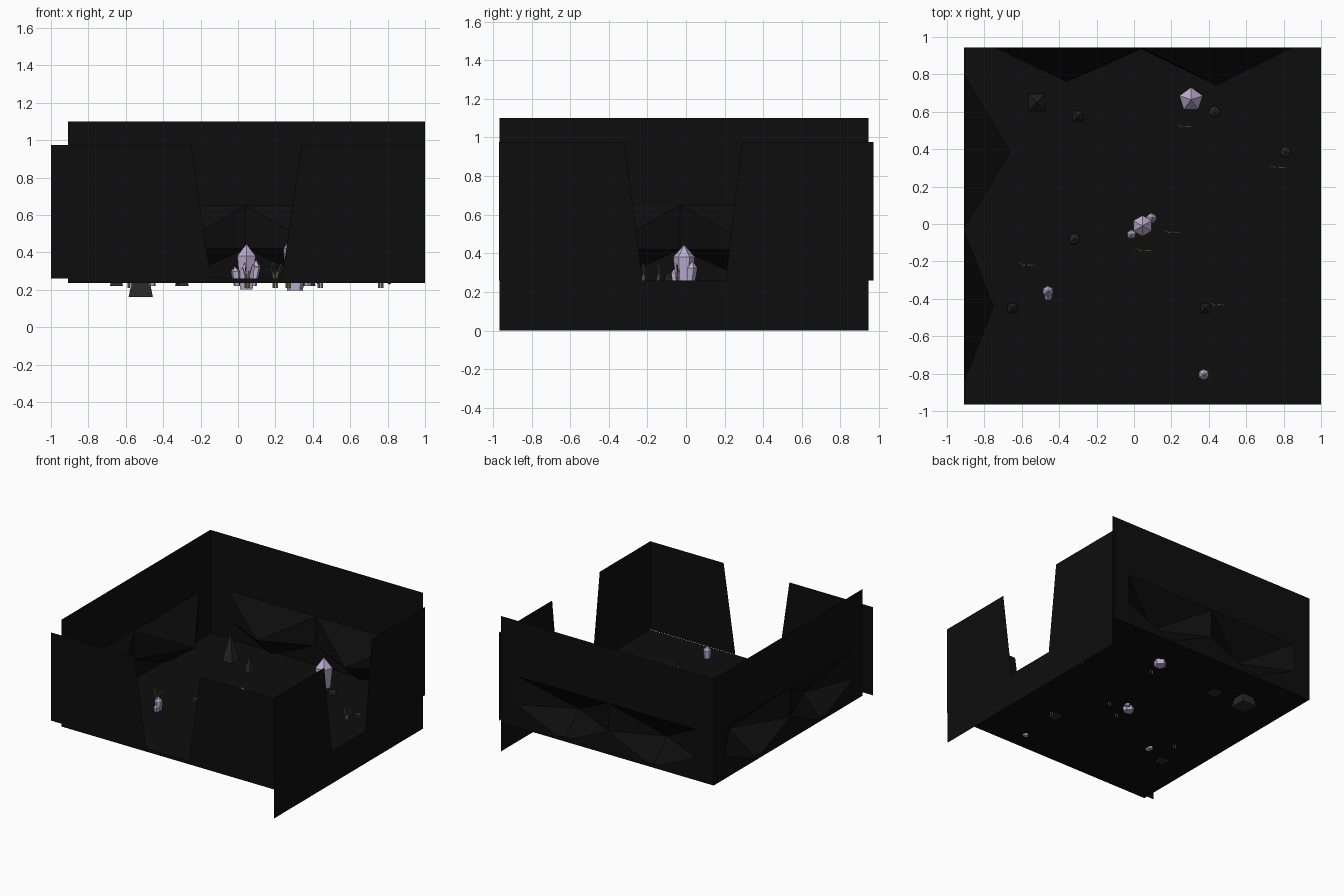
import bpy, bmesh, math, random
from mathutils import Vector, Matrix

if "Cube" in bpy.data.objects:
    bpy.data.objects.remove(bpy.data.objects["Cube"])
random.seed(3)


def mat(name, rgb):
    m = bpy.data.materials.new(name)
    m.diffuse_color = (*rgb, 1)
    m.use_nodes = True
    m.node_tree.nodes["Principled BSDF"].inputs["Base Color"].default_value = m.diffuse_color
    return m


BLACK = mat("cave black", (0.004, 0.004, 0.004))
STONE = mat("dark stone", (0.021, 0.021, 0.021))
LILAC = mat("pale lilac", (0.50, 0.42, 0.63))
GRASS = mat("dry grass", (0.42, 0.42, 0.24))


def mesh(name, verts, faces, material):
    me = bpy.data.meshes.new(name)
    me.from_pydata(verts, [], faces)
    me.materials.append(material)
    ob = bpy.data.objects.new(name, me)
    bpy.context.collection.objects.link(ob)
    return ob


X0, X1, Y0, Y1, FLOOR = -0.91, 1.0, -0.965, 0.945, 0.26

# floor slab
bpy.ops.mesh.primitive_cube_add(size=1, location=((X0 + X1) / 2, (Y0 + Y1) / 2, 0.2475))
floor = bpy.context.object
floor.name = "floor"
floor.scale = (X1 - X0, Y1 - Y0, 0.025)
floor.data.materials.append(BLACK)


# rough walls: flat sheet whose low middle row bulges into the room
def rough_wall(name, cols, place):
    rows = (1.10, 0.65, 0.42, 0.235)
    verts = [place(s, d if r == 2 else 0, z) for r, z in enumerate(rows) for s, d in cols]
    n = len(cols)
    faces = []
    for r in range(3):
        for c in range(n - 1):
            a, b, d, e = r * n + c, r * n + c + 1, (r + 1) * n + c + 1, (r + 1) * n + c
            faces += [(a, b, e), (b, d, e)] if c % 2 == 0 else [(a, b, d), (a, d, e)]
    return mesh(name, verts, faces, BLACK)


rough_wall("back_wall", [(X0, 0), (-0.75, 0), (-0.36, 0.185), (0.04, 0.01),
                         (0.44, 0.205), (0.85, 0), (X1, 0)],
           lambda s, d, z: (s, Y1 - d, z))
rough_wall("left_wall", [(Y0, 0), (-0.85, 0), (-0.44, 0.16), (-0.03, 0),
                         (0.39, 0.25), (0.80, 0), (Y1, 0)],
           lambda s, d, z: (X0 + d, s, z))


# cut walls: two panels either side of a tapering doorway
def cut_wall(name, lo, hi, t0, b0, b1, t1, place):
    top = 0.975
    pts = [(lo, FLOOR), (b0, FLOOR), (t0, top), (lo, top),
           (b1, FLOOR), (hi, FLOOR), (hi, top), (t1, top)]
    mesh(name, [place(*p) for p in pts], [(0, 1, 2, 3), (4, 5, 6, 7)], BLACK)


cut_wall("front_wall", -1, 1, -0.25, -0.145, 0.235, 0.34, lambda s, z: (s, -0.968, z))
cut_wall("right_wall", -0.968, 0.97, -0.32, -0.225, 0.205, 0.29, lambda s, z: (0.998, s, z))
mesh("right_skirt", [(X1, Y0, 0), (X1, Y1, 0), (X1, Y1, FLOOR), (X1, Y0, FLOOR)],
     [(0, 1, 2, 3)], BLACK)

# pyramid stalagmites
for x, y, half, z0, z1 in [(-0.52, 0.65, 0.065, 0.16, 0.49), (-0.30, 0.575, 0.036, 0.22, 0.405),
                           (-0.65, -0.45, 0.035, 0.22, 0.37), (0.38, -0.45, 0.035, 0.22, 0.37)]:
    bpy.ops.mesh.primitive_cone_add(vertices=4, radius1=half * math.sqrt(2), depth=z1 - z0,
                                    location=(x, y, (z0 + z1) / 2),
                                    rotation=(0, 0, math.pi / 4))
    bpy.context.object.name = "stalagmite"
    bpy.context.object.data.materials.append(STONE)

# round stones
for x, y in [(-0.32, -0.08), (0.43, 0.60), (0.81, 0.385)]:
    bpy.ops.mesh.primitive_ico_sphere_add(subdivisions=1, radius=0.036, location=(x, y, 0.264))
    bpy.context.object.name = "stone"
    bpy.context.object.data.materials.append(STONE)


# crystals: flared prism with a pointed cap
def crystal(x, y, r, top, sides=6, z0=0.20, lean=(0, 0)):
    h = top - z0
    rings = [(0.68 * r, 0), (r, 0.74 * h)]
    verts = []
    for rad, z in rings:
        for i in range(sides):
            a = math.tau * i / sides + math.pi / 2
            verts.append((x + rad * math.cos(a) + lean[0] * z / h,
                          y + rad * math.sin(a) + lean[1] * z / h, z0 + z))
    verts.append((x + lean[0], y + lean[1], top))
    n = sides
    faces = [tuple(reversed(range(n)))]
    for i in range(n):
        j = (i + 1) % n
        faces += [(i, j, n + j, n + i), (n + i, n + j, 2 * n)]
    mesh("crystal", verts, faces, LILAC)


crystal(0.045, -0.01, 0.056, 0.445)
crystal(0.08, 0.02, 0.03, 0.36, 5, 0.22, (0.018, 0.014))
crystal(-0.005, -0.05, 0.026, 0.325, 5, 0.22, (-0.012, -0.008))
crystal(0.305, 0.665, 0.066, 0.50, 5, 0.195)
crystal(-0.46, -0.36, 0.03, 0.37, 6, 0.22)
crystal(-0.458, -0.385, 0.023, 0.32, 5, 0.22, (0, -0.008))
crystal(0.373, -0.805, 0.03, 0.36, 6, 0.22)

# grass tufts: bent thin blades
BLADES = [(-0.012, 0.0, -0.042, 0.012, 0.32), (-0.006, 0.004, -0.022, -0.006, 0.345),
          (0.004, -0.004, 0.012, 0.006, 0.30), (0.010, 0.0, 0.05, -0.002, 0.335)]
for x, y in [(0.27, 0.52), (0.765, 0.302), (0.20, -0.045), (0.05, -0.142),
             (-0.575, -0.22), (0.44, -0.432)]:
    cu = bpy.data.curves.new("grass_tuft", 'CURVE')
    cu.dimensions = '3D'
    cu.bevel_depth = 0.0035
    cu.bevel_resolution = 0
    cu.use_fill_caps = True
    for bx, by, tx, ty, z in BLADES:
        path = [(bx, by, 0.21), (bx, by, 0.275), (bx + (tx - bx) * 0.45, by + (ty - by) * 0.5, z),
                (tx, ty, z - 0.018)]
        sp = cu.splines.new('POLY')
        sp.points.add(3)
        for p, (px, py, pz) in zip(sp.points, path):
            p.co = (x + px, y + py, pz, 1)
        sp.points[3].radius = 0.5
    cu.materials.append(GRASS)
    ob = bpy.data.objects.new("grass_tuft", cu)
    bpy.context.collection.objects.link(ob)
